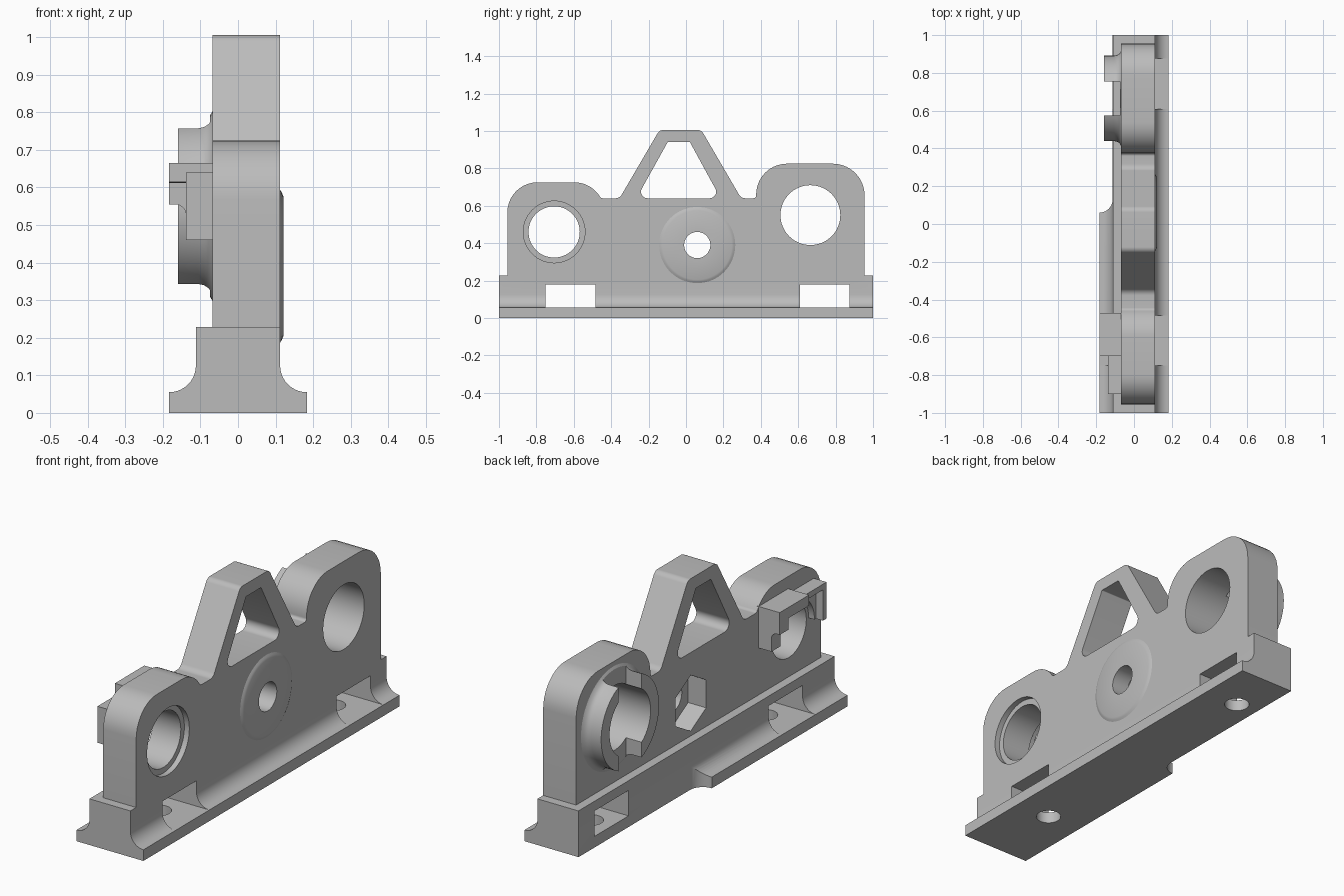
import bpy, bmesh, math
from mathutils import Vector

if "Cube" in bpy.data.objects:
    bpy.data.objects.remove(bpy.data.objects["Cube"])

grey = bpy.data.materials.new("plain grey")
grey.use_nodes = True
grey.diffuse_color = (0.5, 0.5, 0.5, 1)
grey.node_tree.nodes["Principled BSDF"].inputs["Base Color"].default_value = (0.5, 0.5, 0.5, 1)

PLACE = {"x": lambda u, v, w: (w, u, v),
         "y": lambda u, v, w: (u, w, v),
         "z": lambda u, v, w: (u, v, w)}


def finish(name, bm):
    bmesh.ops.recalc_face_normals(bm, faces=bm.faces)
    mesh = bpy.data.meshes.new(name)
    bm.to_mesh(mesh)
    bm.free()
    mesh.materials.append(grey)
    ob = bpy.data.objects.new(name, mesh)
    bpy.context.collection.objects.link(ob)
    return ob


def prism(name, axis, pts, lo, hi):
    """Extrude a 2D outline along an axis."""
    bm = bmesh.new()
    vs = [bm.verts.new(PLACE[axis](u, v, lo)) for u, v in pts]
    face = bm.faces.new(vs)
    up = bmesh.ops.extrude_face_region(bm, geom=[face])
    shift = Vector(PLACE[axis](0, 0, hi - lo))
    bmesh.ops.translate(bm, vec=shift, verts=[g for g in up["geom"] if isinstance(g, bmesh.types.BMVert)])
    return finish(name, bm)


def box(name, x, y, z):
    return prism(name, "z", [(x[0], y[0]), (x[1], y[0]), (x[1], y[1]), (x[0], y[1])], *z)


def arc(cu, cv, r, a, b, n=10):
    return [(cu + r * math.cos(math.radians(a + (b - a) * i / n)),
             cv + r * math.sin(math.radians(a + (b - a) * i / n))) for i in range(n + 1)]


def circle(cu, cv, r, n=64):
    return arc(cu, cv, r, 0, 360, n)[:-1]


def rounded(corners, n=10):
    """Polygon of (u, v, radius) with each corner replaced by an arc."""
    out = []
    for i, (u, v, r) in enumerate(corners):
        p = Vector((u, v))
        if not r:
            out.append((u, v))
            continue
        a = (Vector(corners[i - 1][:2]) - p).normalized()
        b = (Vector(corners[(i + 1) % len(corners)][:2]) - p).normalized()
        half = a.angle(b) / 2
        centre = p + (a + b).normalized() * (r / math.sin(half))
        t = r / math.tan(half)
        s, e = p + a * t - centre, p + b * t - centre
        sweep = s.angle(e)
        for k in range(n + 1):
            f = k / n
            q = (s * math.sin((1 - f) * sweep) + e * math.sin(f * sweep)) / math.sin(sweep)
            out.append(tuple(centre + q))
    return out


def boolean(target, tools, op="DIFFERENCE"):
    for tool in tools:
        mod = target.modifiers.new("bool", "BOOLEAN")
        mod.operation, mod.solver, mod.object = op, "EXACT", tool
        bpy.context.view_layer.objects.active = target
        bpy.ops.object.modifier_apply(modifier=mod.name)
        bpy.data.objects.remove(tool)


def lathe(name, profile, y, z, n=64):
    """Revolve a closed (radius, x) profile about an x-parallel axis."""
    bm = bmesh.new()
    rings = [[bm.verts.new((x, y + r * math.cos(math.tau * i / n), z + r * math.sin(math.tau * i / n)))
              for r, x in profile] for i in range(n)]
    m = len(profile)
    for i in range(n):
        a, b = rings[i], rings[(i + 1) % n]
        for j in range(m):
            k = (j + 1) % m
            bm.faces.new((a[j], a[k], b[k], b[j]))
    return finish(name, bm)


BACK, FRONT = -0.068, 0.112
BORE_Y, BORE_Z = -0.705, 0.46
BIG_Y, BIG_Z = 0.665, 0.55
MID_Y, MID_Z = 0.06, 0.39

# Filleted foot rail and upright plate, joined
side = [(0.183, 0), (0.183, 0.055)] + arc(0.183, 0.126, 0.071, 270, 180)[1:] + [(FRONT, 0.228)]
body = prism("bracket_body", "y", side + [(-x, z) for x, z in reversed(side)], -1, 1)
outline = rounded([
    (-0.955, 0.2, 0), (-0.955, 0.725, 0.16), (-0.50, 0.725, 0.16), (-0.455, 0.64, 0.02),
    (-0.355, 0.64, 0.04), (-0.142, 1.005, 0.035), (0.082, 1.005, 0.035), (0.295, 0.64, 0.04),
    (0.375, 0.64, 0.015), (0.375, 0.825, 0.165), (0.955, 0.825, 0.17), (0.955, 0.2, 0)])
boolean(body, [prism("upright", "x", outline, BACK, FRONT)], "UNION")

# Window, foot recess, bores, nut pocket
window = rounded([(-0.265, 0.64, 0.035), (-0.097, 0.942, 0.005), (0.02, 0.942, 0.005), (0.185, 0.64, 0.035)])
recess = [(-0.3, 0.06)] + arc(-0.183, 0.13, 0.07, 270, 360) + [(-0.113, 1.1), (-0.3, 1.1)]
hexagon = arc(MID_Y, MID_Z, 0.138, 30, 390, 6)[:-1]
cuts = [
    prism("window_cut", "x", window, -0.3, 0.3),
    prism("recess_cut", "z", recess, -0.1, 0.22),
    prism("small_bore_cut", "x", circle(BORE_Y, BORE_Z, 0.137), -0.3, 0.3),
    prism("counterbore_cut", "x", circle(BORE_Y, BORE_Z, 0.165), 0.085, 0.3),
    prism("big_bore_cut", "x", circle(BIG_Y, BIG_Z, 0.16), -0.3, 0.3),
    prism("nut_cut", "x", hexagon, -0.3, 0.03),
    prism("centre_bore_cut", "x", circle(MID_Y, MID_Z, 0.07), -0.3, 0.3)]
# Bolt pockets with holes through the floor
for y0, y1 in ((-0.75, -0.485), (0.61, 0.875)):
    cuts.append(box("pocket_cut", (-0.3, 0.3), (y0, y1), (0.055, 0.18)))
    cuts.append(prism("bolt_cut", "z", circle(0, (y0 + y1) / 2, 0.057, 32), -0.1, 0.1))
boolean(body, cuts)

# Raised washer face round the centre bore
washer = lathe("washer_face", [(0.07, 0.11), (0.07, 0.121), (0.185, 0.121), (0.195, 0.117), (0.207, 0.11)],
               MID_Y, MID_Z)

# Flared collar split by a vertical slot
collar = lathe("split_collar", [(0.16, -0.06), (0.16, -0.16), (0.226, -0.16), (0.226, -0.105),
                                (0.229, -0.09), (0.237, -0.077), (0.252, BACK), (0.252, -0.06)],
               BIG_Y, BIG_Z)
boolean(collar, [box("slot_cut", (-0.3, -0.075), (BIG_Y - 0.09, BIG_Y + 0.09), (0.2, 0.9))])

# Clip hooked over the small bore
clip = box("clip", (-0.138, -0.06), (-0.9, -0.47), (0.46, 0.64))
hook = rounded([(-0.183, 0.665, 0), (-0.183, 0.555, 0), (-0.138, 0.555, 0.03), (-0.138, 0.5, 0),
                (-0.06, 0.5, 0), (-0.06, 0.665, 0)])
boolean(clip, [prism("hook", "y", hook, -0.7, -0.47)], "UNION")
boolean(clip, [box("clip_cut", (-0.3, -0.1), (-0.872, -0.54), (0.4, 0.612)),
               prism("clip_bore_cut", "x", circle(BORE_Y, BORE_Z, 0.155), -0.3, 0.3)])

for ob in (body, washer, collar, clip):
    bpy.ops.object.select_all(action="DESELECT")
    ob.select_set(True)
    bpy.context.view_layer.objects.active = ob
    bpy.ops.object.shade_smooth_by_angle(angle=math.radians(30))
